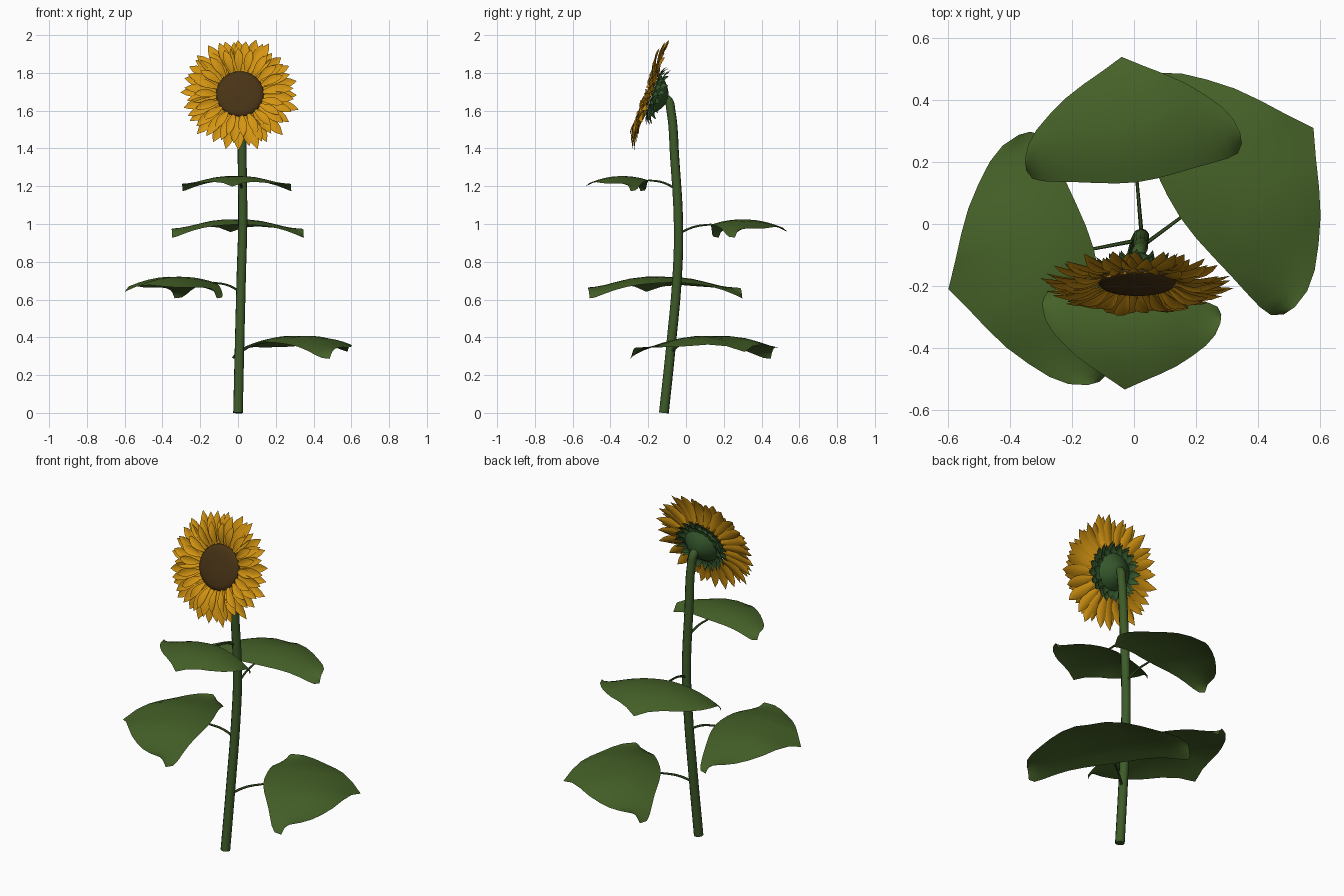
import bpy, bmesh, math, random
from mathutils import Matrix, Vector

random.seed(4)
if "Cube" in bpy.data.objects:
    bpy.data.objects.remove(bpy.data.objects["Cube"], do_unlink=True)


def material(name, rgb):
    m = bpy.data.materials.new(name)
    m.use_nodes = True
    m.diffuse_color = (*rgb, 1)
    m.node_tree.nodes["Principled BSDF"].inputs["Base Color"].default_value = (*rgb, 1)
    return m


LEAF = material("leaf green", (0.06, 0.12, 0.021))
STEM = material("stem green", (0.047, 0.105, 0.022))
SEPAL = material("sepal green", (0.035, 0.095, 0.025))
PETAL = material("petal gold", (0.66, 0.30, 0.006))
SEED = material("seed brown", (0.065, 0.033, 0.008))

# Flower frame: local z points out of the face, tilted slightly upward
HEAD = Matrix(((1, 0, 0, 0.01), (0, 0.32, -0.947, -0.19),
               (0, 0.947, 0.32, 1.69), (0, 0, 0, 1)))


def finish(name, bm, mat, matrix=Matrix()):
    me = bpy.data.meshes.new(name)
    bm.to_mesh(me)
    bm.free()
    me.transform(matrix)
    me.materials.append(mat)
    me.polygons.foreach_set("use_smooth", [True] * len(me.polygons))
    ob = bpy.data.objects.new(name, me)
    bpy.context.collection.objects.link(ob)
    return ob


def add_grid(bm, rows):
    """Skin a list of equally long rows of points."""
    vs = [[bm.verts.new(p) for p in row] for row in rows]
    for a, b in zip(vs, vs[1:]):
        for i in range(len(a) - 1):
            bm.faces.new((a[i], a[i + 1], b[i + 1], b[i]))


def tube(name, points, radius, mat, taper=1.0, sides=3):
    """Rounded tube through a few points."""
    cu = bpy.data.curves.new(name, "CURVE")
    cu.dimensions = "3D"
    cu.bevel_depth = radius
    cu.bevel_resolution = sides
    cu.use_fill_caps = True
    cu.resolution_u = 6
    sp = cu.splines.new("BEZIER")
    sp.bezier_points.add(len(points) - 1)
    for i, (bp, p) in enumerate(zip(sp.bezier_points, points)):
        bp.co = p
        bp.handle_left_type = bp.handle_right_type = "AUTO"
        bp.radius = 1 + (taper - 1) * i / (len(points) - 1)
    cu.materials.append(mat)
    ob = bpy.data.objects.new(name, cu)
    bpy.context.collection.objects.link(ob)
    bpy.ops.object.select_all(action="DESELECT")
    ob.select_set(True)
    bpy.context.view_layer.objects.active = ob
    bpy.ops.object.convert(target="MESH")
    bpy.ops.object.shade_smooth_by_angle(angle=math.radians(50))


def lathe(name, profile, mat, steps=32):
    bm = bmesh.new()
    rows = [[(r * math.cos(a), r * math.sin(a), z) for r, z in profile]
            for a in (2 * math.pi * i / steps for i in range(steps + 1))]
    add_grid(bm, rows)
    bmesh.ops.remove_doubles(bm, verts=bm.verts, dist=0.0001)
    bmesh.ops.recalc_face_normals(bm, faces=bm.faces)
    return finish(name, bm, mat, HEAD)


# Stem, leaning and bending over into the flower head
tube("stem", [(0, -0.117, 0), (0.008, -0.08, 0.35), (0.018, -0.045, 0.75),
              (0.025, -0.04, 1.0), (0.022, -0.06, 1.35), (0.02, -0.08, 1.6),
              (0.015, -0.095, 1.655), (0.01, -0.14, 1.675)], 0.026, STEM, 0.88)

# Leaf blade: half outline as (sideways, near edge, far edge), mirrored
OUTLINE = [(0, 0, 1), (0.16, 0.01, 0.91), (0.33, 0.035, 0.82), (0.48, 0.06, 0.73),
           (0.62, 0.08, 0.62), (0.74, 0.1, 0.51), (0.82, 0.13, 0.40), (0.86, 0.2, 0.28)]


def leaf(name, root, base, tip):
    """Drooping blade from base to tip, with a thin stalk from the stem."""
    axis = Vector((tip[0] - base[0], tip[1] - base[1], 0))
    size = axis.length
    axis.normalize()
    side = Vector((-axis.y, axis.x, 0))
    mirrored = [(-v, a, b) for v, a, b in reversed(OUTLINE[1:])] + OUTLINE
    rows = []
    for v, near, far in mirrored:
        row = []
        w = abs(v) / 0.86
        for k in range(9):
            t = k / 8
            u = near + (far - near) * t
            z = 0.33 * u - 0.43 * u * u - 0.11 * w ** 1.5 - 0.11 * w ** 3 * (1 - t) ** 2
            z += 0.025 * math.sin(6 * w) * t
            row.append(Vector(base) + size * (axis * u + side * v + Vector((0, 0, z))))
        rows.append(row)
    bm = bmesh.new()
    add_grid(bm, rows)
    bmesh.ops.recalc_face_normals(bm, faces=bm.faces)
    if sum(f.normal.z for f in bm.faces) < 0:
        bmesh.ops.reverse_faces(bm, faces=bm.faces)
    finish(name, bm, LEAF)
    middle = (Vector(root) + Vector(base)) / 2 + Vector((0, 0, 0.012))
    tube(name + "_stalk", [root, middle, base], 0.007, STEM, 0.75, 1)


leaf("back_leaf", (0.025, -0.04, 0.95), (0.01, 0.135, 0.998), (-0.04, 0.54))
leaf("front_leaf", (0.022, -0.05, 1.185), (0.0, -0.2, 1.232), (-0.03, -0.535))
leaf("right_leaf", (0.016, -0.052, 0.64), (-0.13, -0.08, 0.69), (-0.6, -0.21))
leaf("left_leaf", (0.008, -0.085, 0.32), (0.15, 0.02, 0.375), (0.58, 0.31))


def blades(name, mat, layers, widths, cup):
    """Rings of pointed blades: (count, r0, z0, r1, z1, width, turn)."""
    bm = bmesh.new()
    for count, r0, z0, r1, z1, width, turn in layers:
        for i in range(count):
            a = 2 * math.pi * (i + turn + random.uniform(-0.15, 0.15)) / count
            out = Vector((math.cos(a), math.sin(a), 0))
            across = Vector((-out.y, out.x, 0))
            length = (r1 - r0) * random.uniform(0.9, 1.03)
            lift = random.uniform(-0.009, 0.009)
            twist = random.uniform(-0.2, 0.2)
            rows = []
            for k, w in enumerate(widths):
                t = k / (len(widths) - 1)
                mid = out * (r0 + length * t)
                mid.z = z0 + (z1 - z0 + lift) * t + 0.012 * math.sin(math.pi * t)
                half = width * w / 2
                rows.append([mid + across * half * s
                             + Vector((0, 0, half * (cup * s * s + twist * s)))
                             for s in (-1, -0.5, 0, 0.5, 1)])
            add_grid(bm, rows)
    bmesh.ops.remove_doubles(bm, verts=bm.verts, dist=0.00005)
    finish(name, bm, mat, HEAD)


# Flower head: petals, seed disc, green back and sepals
blades("petals", PETAL,
       [(24, 0.122, -0.012, 0.318, -0.008, 0.062, 0),
        (24, 0.122, -0.004, 0.298, 0.004, 0.056, 0.5),
        (20, 0.122, 0.002, 0.25, 0.022, 0.046, 0.2)],
       (0.3, 0.62, 0.88, 1, 0.92, 0.62, 0.02), 0.25)
lathe("seed_disc", [(0, 0.016), (0.05, 0.015), (0.1, 0.011), (0.122, 0.004),
                    (0.127, -0.004), (0.1, -0.01)], SEED, 40)
lathe("flower_back", [(0, -0.1), (0.03, -0.094), (0.065, -0.075), (0.098, -0.045),
                      (0.118, -0.012)], SEPAL)
blades("sepals", SEPAL,
       [(20, 0.105, -0.02, 0.168, -0.045, 0.042, 0),
        (18, 0.095, -0.04, 0.155, -0.068, 0.04, 0.5)],
       (0.75, 1, 0.85, 0.45, 0.02), -0.2)
